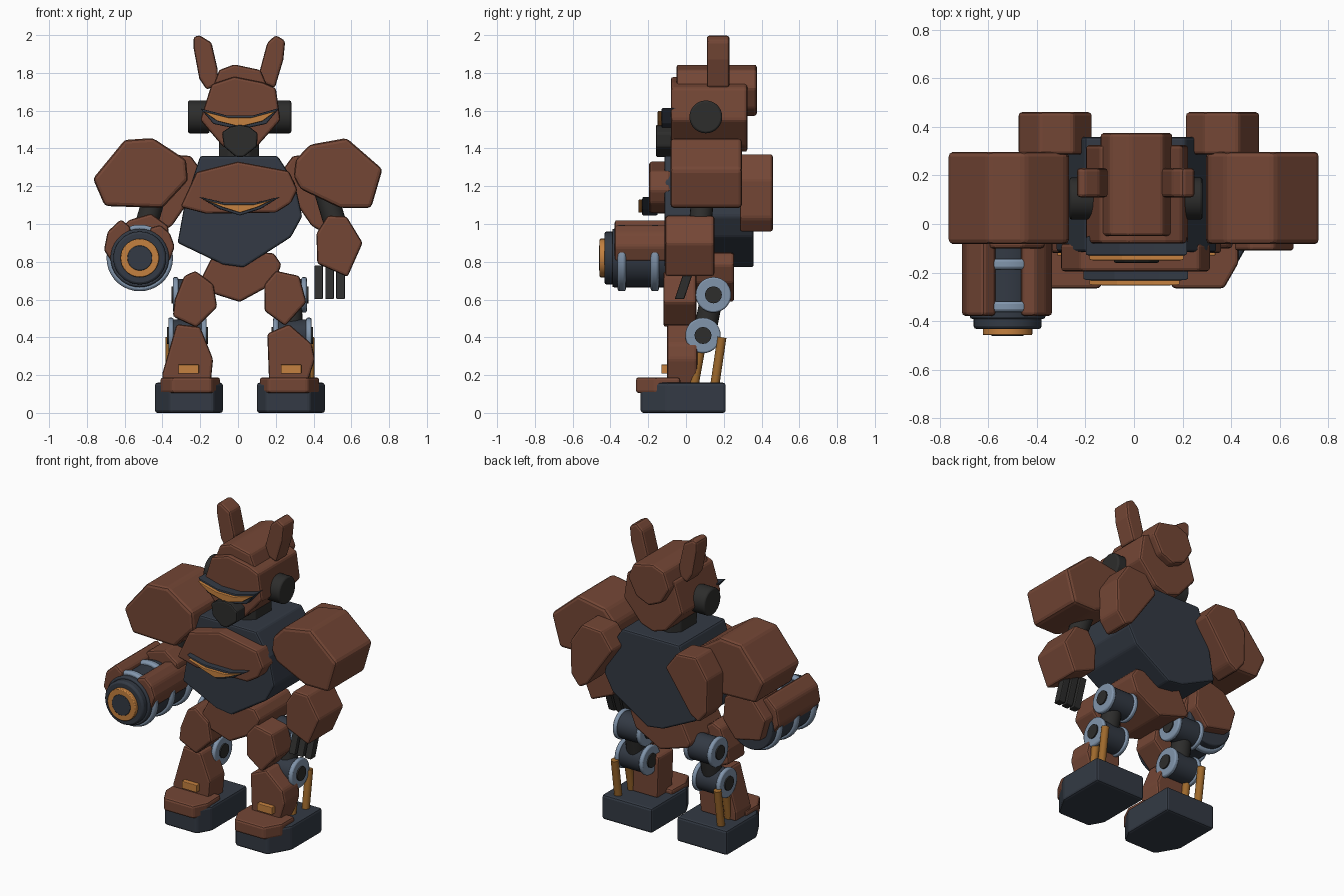
import bpy, bmesh, math
from mathutils import Vector


def material(name, rgb):
    m = bpy.data.materials.new(name)
    m.diffuse_color = (*rgb, 1)
    return m


BROWN = material("rust brown", (0.175, 0.062, 0.036))
NAVY = material("dark slate blue", (0.033, 0.042, 0.058))
GREY = material("charcoal", (0.026, 0.026, 0.025))
ORANGE = material("amber", (0.56, 0.22, 0.05))
BRONZE = material("bronze", (0.34, 0.14, 0.025))
STEEL = material("light steel blue", (0.22, 0.30, 0.41))


def finish(name, bm, mat, bevel, smooth):
    bmesh.ops.recalc_face_normals(bm, faces=bm.faces)
    me = bpy.data.meshes.new(name)
    bm.to_mesh(me)
    bm.free()
    me.materials.append(mat)
    if smooth:
        for p in me.polygons:
            p.use_smooth = True
        me.set_sharp_from_angle(angle=math.radians(35))
    ob = bpy.data.objects.new(name, me)
    bpy.context.collection.objects.link(ob)
    if bevel:
        b = ob.modifiers.new("bevel", 'BEVEL')
        b.width, b.segments = bevel, 2
        b.limit_method, b.angle_limit = 'ANGLE', math.radians(25)
    return ob


def prism(name, mat, pts, a, b, bevel=0.014, axis='y'):
    """Extrude a profile: (x, z) along y, or (x, y) along z."""
    put = (lambda p, t: (p[0], t, p[1])) if axis == 'y' else (lambda p, t: (p[0], p[1], t))
    bm = bmesh.new()
    lo = [bm.verts.new(put(p, a)) for p in pts]
    hi = [bm.verts.new(put(p, b)) for p in pts]
    n = len(pts)
    bm.faces.new(lo)
    bm.faces.new(hi[::-1])
    for i in range(n):
        bm.faces.new((lo[i], hi[i], hi[(i + 1) % n], lo[(i + 1) % n]))
    return finish(name, bm, mat, bevel, False)


def rod(name, mat, p0, p1, r, sides=28, bevel=0.0):
    p0, p1 = Vector(p0), Vector(p1)
    d = p1 - p0
    bm = bmesh.new()
    bmesh.ops.create_cone(bm, cap_ends=True, segments=sides, radius1=r, radius2=r, depth=d.length)
    rot = Vector((0, 0, 1)).rotation_difference(d).to_matrix().to_4x4()
    bmesh.ops.transform(bm, matrix=rot, verts=bm.verts)
    bmesh.ops.translate(bm, vec=(p0 + p1) / 2, verts=bm.verts)
    return finish(name, bm, mat, bevel, sides > 12)


def rect(x0, x1, z0, z1):
    return [(x0, z0), (x1, z0), (x1, z1), (x0, z1)]


# Head: helmet, crest, ears, ear discs
prism("helmet", BROWN, [(-.2, 1.55), (-.14, 1.74), (-.02, 1.78), (.13, 1.75), (.2, 1.72),
      (.225, 1.55), (.1, 1.41), (.01, 1.38), (-.08, 1.41)], -.08, .325)
prism("crest", BROWN, [(-.1, 1.815), (-.02, 1.845), (.12, 1.815), (.16, 1.72), (.1, 1.61),
      (.01, 1.57), (-.08, 1.61), (-.14, 1.71)], -.05, .375)
prism("ear_left", BROWN, [(-.235, 1.99), (-.205, 2.0), (-.14, 1.96), (-.108, 1.82),
      (-.108, 1.74), (-.165, 1.71), (-.205, 1.77), (-.235, 1.93)], .11, .23)
prism("ear_right", BROWN, [(.2, 2.0), (.25, 1.97), (.24, 1.87), (.195, 1.72), (.125, 1.75),
      (.115, 1.81), (.155, 1.96)], .11, .23)
rod("ear_disc_left", GREY, (-.15, .105, 1.567), (-.265, .105, 1.567), .087, bevel=.01)
rod("ear_disc_right", GREY, (.15, .105, 1.567), (.282, .105, 1.567), .087, bevel=.01)

# Face: visor, snout, neck
prism("visor_frame", NAVY, [(-.2, 1.612), (-.06, 1.575), (.08, 1.575), (.22, 1.615),
      (.15, 1.53), (.01, 1.5), (-.13, 1.53)], -.13, -.05, .006)
prism("visor_glow", ORANGE, [(-.185, 1.597), (-.05, 1.563), (.07, 1.563), (.205, 1.6),
      (.13, 1.545), (.01, 1.515), (-.11, 1.545)], -.15, -.1, .004)
prism("snout", GREY, [(-.085, 1.485), (-.04, 1.515), (.01, 1.525), (.06, 1.515), (.105, 1.48),
      (.1, 1.41), (.03, 1.355), (-.01, 1.355), (-.075, 1.41)], -.16, 0, .01)
prism("neck", GREY, [(-.1, .03), (-.05, -.02), (.06, -.02), (.11, .03), (.11, .19),
      (.06, .24), (-.05, .24), (-.1, .19)], 1.25, 1.5, .008, 'z')

# Torso, chest plate and pelvis
prism("torso", NAVY, [(-.2, 1.36), (.21, 1.36), (.3, 1.22), (.34, 1.04), (.28, .93),
      (.03, .77), (-.08, .785), (-.32, .9), (-.28, 1.12)], -.115, .358, .012)
prism("chest_plate", BROWN, [(-.305, 1.09), (-.22, 1.275), (0, 1.33), (.27, 1.28), (.315, 1.18),
      (.28, 1.11), (.2, 1.06), (-.17, 1.055)], -.195, -.08)
prism("chest_visor_frame", NAVY, [(-.21, 1.145), (-.08, 1.115), (.1, 1.115), (.225, 1.145),
      (.12, 1.08), (.01, 1.045), (-.1, 1.08)], -.232, -.15, .006)
prism("chest_visor_glow", ORANGE, [(-.185, 1.13), (-.07, 1.102), (.08, 1.102), (.19, 1.13),
      (.1, 1.088), (.01, 1.06), (-.08, 1.088)], -.252, -.2, .004)
prism("pelvis", BROWN, [(-.21, .68), (-.14, .82), (0, .86), (.19, .845), (.23, .785),
      (.19, .685), (.01, .587), (-.19, .65)], -.105, .255)

# Shoulders
prism("shoulder_left", BROWN, [(-.768, 1.24), (-.6, 1.445), (-.45, 1.455), (-.275, 1.34),
      (-.265, 1.23), (-.4, 1.085), (-.705, 1.095)], -.083, .297, .02)
prism("shoulder_right", BROWN, [(.765, 1.29), (.575, 1.455), (.38, 1.42), (.305, 1.34),
      (.295, 1.25), (.33, 1.185), (.54, 1.085), (.705, 1.085)], -.083, .297, .02)

# Back pods
for side, s in (("left", -1), ("right", 1)):
    o = .02
    prism("back_pod_" + side, BROWN, [(o + s * x, z) for x, z in (
        (.19, 1.25), (.27, 1.36), (.41, 1.37), (.495, 1.24), (.49, 1.03), (.43, .955),
        (.37, .99))], .285, .46)

# Right arm: upper arm, forearm, fingers
rod("upper_arm_right", GREY, (.44, .1, 1.25), (.53, .07, .95), .06, 20)
prism("forearm_right", BROWN, [(.415, .95), (.475, 1.045), (.575, 1.04), (.66, .9),
      (.58, .72), (.42, .79)], -.11, .15)
for i in range(3):
    x = .427 + i * .058
    bm = bmesh.new()
    bmesh.ops.create_cube(bm, size=1)
    for v in bm.verts:
        top = v.co.z > 0
        v.co = (x + v.co.x * .046, (.025 if top else -.035) + v.co.y * .05, .78 if top else .602)
    finish("finger_%d" % (i + 1), bm, GREY, .006, False)

# Left arm: upper arm, forearm block, cannon
rod("upper_arm_left", GREY, (-.41, .1, 1.25), (-.5, .06, .95), .06, 20)
prism("forearm_left", BROWN, [(-.63, .77), (-.67, .91), (-.58, 1.02), (-.46, 1.055),
      (-.37, .99), (-.36, .84), (-.45, .73)], -.1, .14)
prism("cannon_shell_outer", BROWN, [(-.71, .86), (-.69, .96), (-.62, 1.025), (-.57, .985),
      (-.57, .82), (-.66, .79)], -.378, .06)
prism("cannon_shell_inner", BROWN, [(-.335, .88), (-.36, .95), (-.41, .995), (-.465, .98),
      (-.465, .82), (-.365, .8)], -.378, .06)
C = (-.52, .82)


def barrel(name, mat, y0, y1, r, bevel=.008):
    rod(name, mat, (C[0], y0, C[1]), (C[0], y1, C[1]), r, 36, bevel)


barrel("cannon_barrel", NAVY, -.39, .08, .155)
for i, y in enumerate((-.34, -.165, .01)):
    barrel("cannon_ring_%d" % (i + 1), STEEL, y - .022, y + .022, .176, .012)
barrel("cannon_muzzle", NAVY, -.432, -.38, .14, .012)
barrel("muzzle_glow", ORANGE, -.457, -.42, .102, .005)
barrel("muzzle_core", NAVY, -.461, -.43, .066, .003)

# Leg armour
prism("thigh_left", BROWN, [(-.335, .6), (-.285, .725), (-.225, .752), (-.13, .68),
      (-.11, .56), (-.22, .452), (-.345, .51)], -.12, .055)
prism("thigh_right", BROWN, [(.14, .68), (.2, .752), (.325, .725), (.362, .585),
      (.25, .46), (.14, .54)], -.12, .055)
prism("shin_left", BROWN, [(-.4, .15), (-.4, .21), (-.325, .47), (-.2, .455),
      (-.132, .285), (-.145, .15)], -.1, .06)
prism("shin_right", BROWN, [(.165, .15), (.155, .42), (.27, .47), (.39, .365),
      (.407, .285), (.365, .15)], -.1, .06)

# Joints, pistons, feet: same on both sides
for side, s in (("left", -1), ("right", 1)):
    def X(x):
        return .01 + s * x

    for part, y, z, x0, x1 in (("hip", .145, .625, .17, .34), ("knee", .09, .41, .19, .365)):
        rod(f"{part}_joint_{side}", NAVY, (X(x0), y, z), (X(x1), y, z), .085, bevel=.006)
        for j, x in enumerate((x0, x1)):
            rod(f"{part}_ring_{side}_{j}", STEEL, (X(x - .014), y, z), (X(x + .014), y, z), .094, bevel=.008)
        rod(f"{part}_pin_{side}", GREY, (X(x0 - .022), y, z), (X(x1 + .022), y, z), .045, 16)
    rod("leg_link_" + side, GREY, (X(.265), .15, .68), (X(.275), .09, .38), .06, 20)
    rod("rear_piston_" + side, BRONZE, (X(.37), .19, .4), (X(.37), .15, .13), .024, 16)
    rod("front_piston_" + side, BRONZE, (X(.35), .085, .38), (X(.35), .04, .13), .024, 16)
    prism("foot_" + side, NAVY, [(X(x), y) for x, y in (
        (.09, .21), (.45, .21), (.45, -.1), (.37, -.24), (.14, -.24), (.09, -.15))],
        0, .16, .014, 'z')
    prism("toe_guard_" + side, BROWN, [(X(x), y) for x, y in (
        (.11, -.03), (.42, -.03), (.42, -.16), (.36, -.265), (.15, -.265), (.105, -.17))],
        .105, .188, .014, 'z')
    prism("shin_light_" + side, ORANGE, rect(X(.217), X(.325), .208, .256), -.13, -.09, .004)
